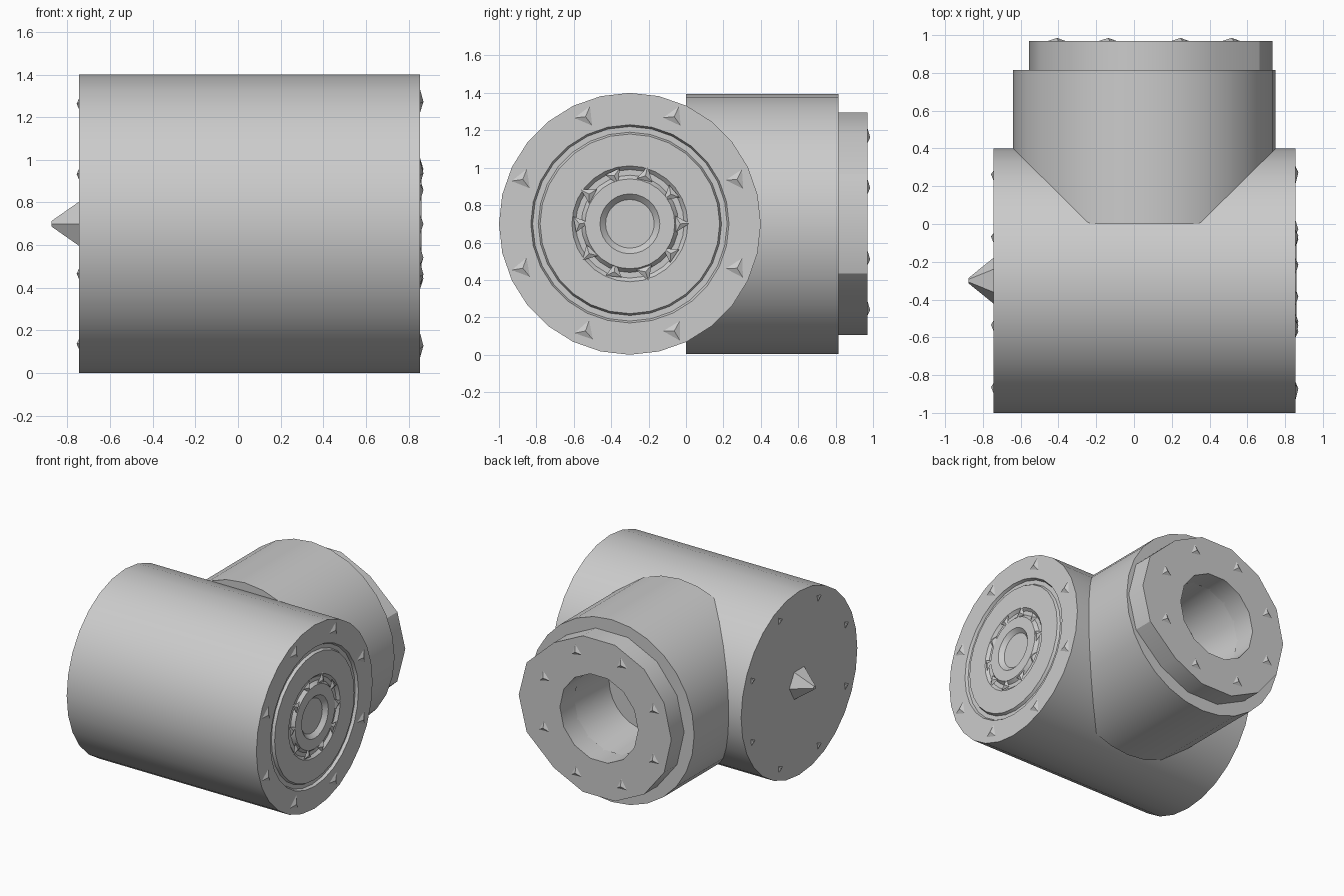
import bpy
import bmesh
import math
from mathutils import Matrix, Vector

cube = bpy.data.objects.get("Cube")
if cube:
    bpy.data.objects.remove(cube, do_unlink=True)

grey = bpy.data.materials.new("plain grey")
grey.use_nodes = True
colour = (0.6, 0.6, 0.6, 1)
grey.diffuse_color = colour
grey.node_tree.nodes["Principled BSDF"].inputs["Base Color"].default_value = colour

HUB = Vector((0, -0.3, 0.7))        # centre of the main barrel
BRANCH = Vector((0.055, 0, 0.7))    # axis of the side branch
ALONG_X = Matrix.Rotation(math.pi / 2, 4, 'Y')
ALONG_Y = Matrix.Rotation(-math.pi / 2, 4, 'X')


def finish(name, bm, matrix, smooth=True):
    """Turn a bmesh into a named grey object."""
    bmesh.ops.recalc_face_normals(bm, faces=bm.faces)
    bm.transform(matrix)
    mesh = bpy.data.meshes.new(name)
    bm.to_mesh(mesh)
    bm.free()
    mesh.materials.append(grey)
    obj = bpy.data.objects.new(name, mesh)
    bpy.context.collection.objects.link(obj)
    if smooth:
        bpy.ops.object.select_all(action='DESELECT')
        obj.select_set(True)
        bpy.context.view_layer.objects.active = obj
        bpy.ops.object.shade_smooth_by_angle(angle=math.radians(32))
    return obj


def lathe(name, profile, matrix, sides, bulge=1):
    """Spin (radius, height) points into a capped solid; bulge widens its +x side."""
    bm = bmesh.new()
    rings = []
    for r, h in profile:
        ring = []
        for i in range(sides):
            a = 2 * math.pi * i / sides
            x = r * math.cos(a)
            ring.append(bm.verts.new((x * bulge if x > 0 else x, r * math.sin(a), h)))
        rings.append(ring)
    for lower, upper in zip(rings, rings[1:]):
        for i in range(sides):
            j = (i + 1) % sides
            bm.faces.new((lower[i], lower[j], upper[j], upper[i]))
    bm.faces.new(rings[0][::-1])
    bm.faces.new(rings[-1])
    return finish(name, bm, matrix, smooth=True)


def chips(name, count, radius, size, height, matrix, offset=0.5):
    """Circle of small three-sided studs standing on an end face."""
    bm = bmesh.new()
    for i in range(count):
        a = 2 * math.pi * (i + offset) / count
        place = Matrix.Rotation(a, 4, 'Z') @ Matrix.Translation((radius, 0, height / 2))
        twist = Matrix.Rotation(a * 1.7, 4, 'Z')
        bmesh.ops.create_cone(bm, cap_ends=True, segments=3, radius1=size,
                              radius2=0, depth=height, matrix=place @ twist)
    return finish(name, bm, matrix, smooth=False)


# Main barrel with a shallow grooved ring pattern on its left end
lathe("main_barrel", [
    (0.7, -0.745), (0.7, 0.855),
    (0.53, 0.855), (0.52, 0.835), (0.49, 0.835), (0.48, 0.855),
    (0.31, 0.855), (0.29, 0.835), (0.26, 0.835), (0.24, 0.86),
    (0.16, 0.86), (0.13, 0.83)],
    Matrix.Translation(HUB) @ ALONG_X, 28)

# Side branch, starting inside the barrel, with an open bore
lathe("side_branch", [
    (0.695, 0), (0.695, 0.815), (0.5, 0.815), (0.33, 0.815), (0.3, 0.42)],
    Matrix.Translation(BRANCH) @ ALONG_Y, 28)

# Stepped collar around the mouth of the branch
collar = Matrix.Translation(BRANCH) @ ALONG_Y
bm = bmesh.new()
SIDES = 14
loops = []
for r, h in [(0.61, 0.8), (0.61, 0.97), (0.33, 0.97), (0.33, 0.8)]:
    loop = []
    for i in range(SIDES):
        a = 2 * math.pi * i / SIDES
        x = r * math.cos(a)
        if x > 0.4:
            x *= 1.11
        loop.append(bm.verts.new((x, r * math.sin(a), h)))
    loops.append(loop)
for lower, upper in zip(loops, loops[1:] + loops[:1]):
    for i in range(SIDES):
        j = (i + 1) % SIDES
        bm.faces.new((lower[i], lower[j], upper[j], upper[i]))
finish("branch_collar", bm, collar)

# Studs on the three end faces
left_end = Matrix.Translation(HUB + Vector((0.855, 0, 0))) @ ALONG_X
right_end = Matrix.Translation(HUB + Vector((-0.745, 0, 0))) @ ALONG_X.inverted()
mouth = Matrix.Translation(BRANCH + Vector((0, 0.97, 0))) @ ALONG_Y
chips("left_end_studs", 8, 0.62, 0.06, 0.015, left_end)
chips("left_hub_studs", 10, 0.27, 0.05, 0.015, left_end)
chips("right_end_studs", 8, 0.61, 0.03, 0.012, right_end)
chips("mouth_studs", 8, 0.5, 0.05, 0.015, mouth)

# Pointed nub in the middle of the right end
bm = bmesh.new()
bmesh.ops.create_cone(bm, cap_ends=True, segments=6, radius1=0.12, radius2=0.015,
                      depth=0.13, matrix=Matrix.Translation((0, 0, 0.065)))
finish("right_end_nub", bm, right_end, smooth=False)
